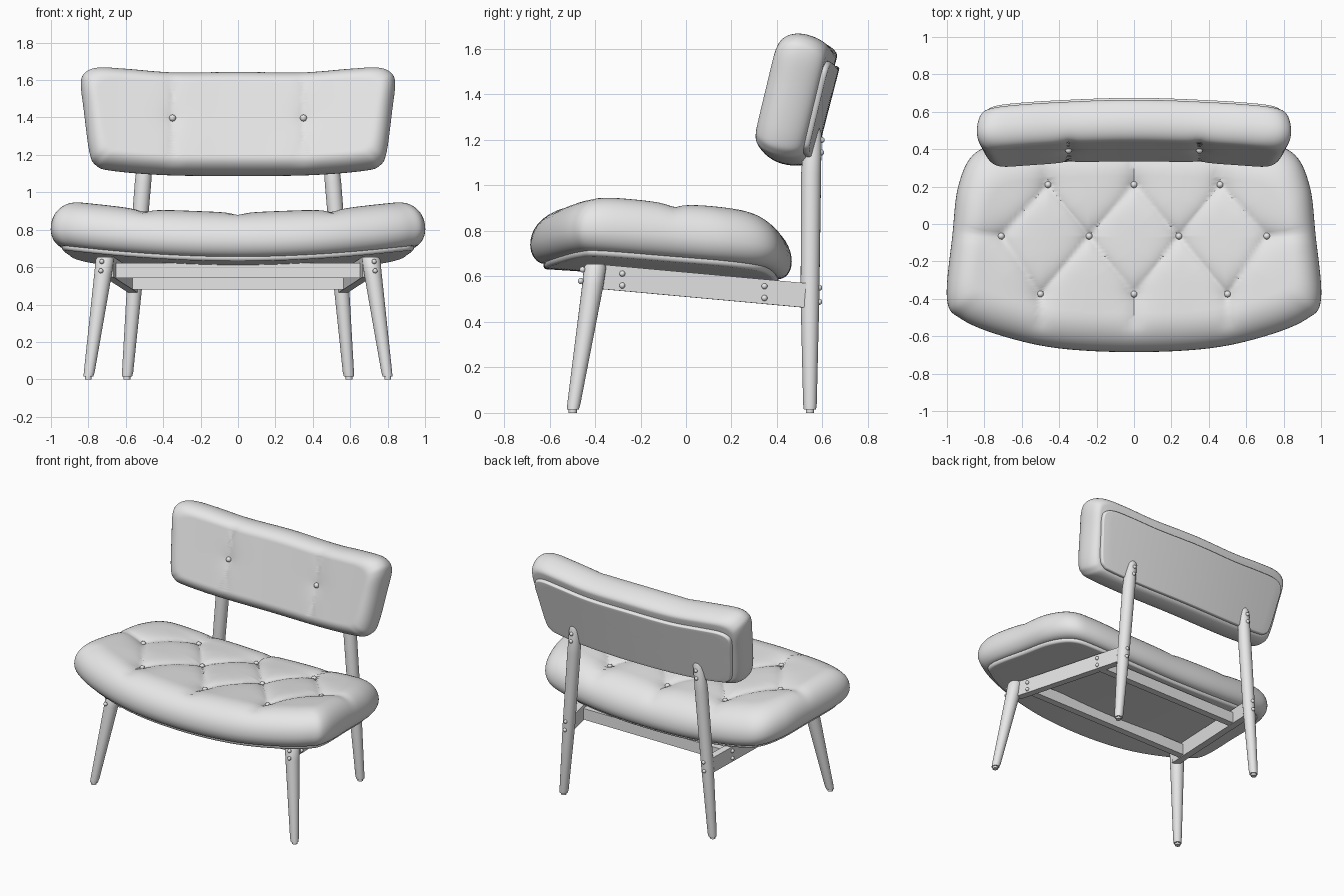
import bpy
import bmesh
from math import sin, cos, pi, exp
from mathutils import Vector, Matrix

cube = bpy.data.objects.get("Cube")
if cube:
    bpy.data.objects.remove(cube)

grey = bpy.data.materials.new("light_grey")
grey.use_nodes = True
grey.diffuse_color = (0.8, 0.8, 0.8, 1)
grey.node_tree.nodes["Principled BSDF"].inputs["Base Color"].default_value = grey.diffuse_color


def finish(name, bm, angle=0.7):
    bmesh.ops.recalc_face_normals(bm, faces=bm.faces)
    mesh = bpy.data.meshes.new(name)
    bm.to_mesh(mesh)
    bm.free()
    mesh.materials.append(grey)
    for poly in mesh.polygons:
        poly.use_smooth = True
    mesh.set_sharp_from_angle(angle=angle)
    obj = bpy.data.objects.new(name, mesh)
    bpy.context.collection.objects.link(obj)
    return obj


def skin(bm, rings):
    """Bridge equal rings of points and close both ends."""
    rows = [[bm.verts.new(p) for p in ring] for ring in rings]
    n = len(rows[0])
    for low, high in zip(rows, rows[1:]):
        for i in range(n):
            j = (i + 1) % n
            bm.faces.new((low[i], low[j], high[j], high[i]))
    for row in (rows[0], rows[-1]):
        bm.faces.new(row)


def smooth_outline(half, steps=10):
    """Mirror a half outline and round it with a closed spline."""
    pts = [Vector(p) for p in half]
    pts += [Vector((-p.x, p.y)) for p in reversed(pts) if p.x > 0]
    n = len(pts)
    out = []
    for i in range(n):
        a, b, c, d = (pts[(i + k) % n] for k in (-1, 0, 1, 2))
        for s in range(steps):
            t = s / steps
            out.append(0.5 * (2 * b + (c - a) * t + (2 * a - 5 * b + 4 * c - d) * t ** 2
                              + (3 * b - a - 3 * c + d) * t ** 3))
    return out


def pad(name, outline, centre, mid, rise, drop, inset_top, inset_low,
        dent=lambda u, v: 0, place=Matrix(), inner=45):
    """Rounded slab over an outline; mid gives its curved middle surface."""
    c = Vector(centre)
    half_u = max(p.x for p in outline)
    half_v = max(abs(p.y - c.y) for p in outline)

    def ring(shrink_u, shrink_v, lift, dented):
        pts = []
        for p in outline:
            u = c.x + (p.x - c.x) * shrink_u
            v = c.y + (p.y - c.y) * shrink_v
            pts.append(place @ Vector((u, v, mid(u, v) + lift - dented * dent(u, v))))
        return pts

    rings = []
    low_u, low_v = (1 - i / h for i, h in zip(inset_low, (half_u, half_v)))
    top_u, top_v = (1 - i / h for i, h in zip(inset_top, (half_u, half_v)))
    for k in range(1, 12):
        rings.append(ring(low_u * k / 12, low_v * k / 12, -drop, 0))
    for k in range(-8, 0):
        a = k / 8 * pi / 2
        rings.append(ring(low_u + (1 - low_u) * cos(a), low_v + (1 - low_v) * cos(a),
                          drop * sin(a), 0))
    for k in range(13):
        a = k / 12 * pi / 2
        rings.append(ring(top_u + (1 - top_u) * cos(a), top_v + (1 - top_v) * cos(a),
                          rise * sin(a), sin(a) ** 2))
    for k in range(inner - 1, 0, -1):
        rings.append(ring(top_u * k / inner, top_v * k / inner, rise, 1))
    bm = bmesh.new()
    skin(bm, rings)
    return finish(name, bm)


def segment_distance(p, a, b):
    t = max(0, min(1, (p - a).dot(b - a) / (b - a).length_squared))
    return (p - a - (b - a) * t).length


def tufting(creases, buttons, crease_depth, button_depth):
    def dent(u, v):
        p = Vector((u, v))
        line = min(segment_distance(p, a, b) for a, b in creases)
        spot = min((p - q).length for q in buttons)
        return crease_depth * exp(-line / 0.035) + button_depth * exp(-spot / 0.06)
    return dent


def ball(name, centre, radius):
    bm = bmesh.new()
    bmesh.ops.create_uvsphere(bm, u_segments=16, v_segments=10, radius=radius,
                              matrix=Matrix.Translation(centre))
    return finish(name, bm)


def post(name, path, sides=24):
    """Round tapered post through (x, y, z, radius) stations."""
    bm = bmesh.new()
    turns = [2 * pi * i / sides for i in range(sides)]
    skin(bm, [[(x + r * cos(a), y + r * sin(a), z) for a in turns] for x, y, z, r in path])
    return finish(name, bm)


def beam(name, a, b, width, height):
    a, b = Vector(a), Vector(b)
    side = (b - a).cross(Vector((0, 0, 1))).normalized() * width / 2
    up = Vector((0, 0, height / 2))
    bm = bmesh.new()
    skin(bm, [[p + side + up, p - side + up, p - side - up, p + side - up] for p in (a, b)])
    return finish(name, bm)


# Seat cushion with diamond tufting
seat_half = [(0, -0.685), (0.4, -0.665), (0.7, -0.6), (0.92, -0.51), (1.0, -0.4),
             (0.97, -0.05), (0.94, 0.2), (0.86, 0.37), (0.7, 0.43), (0.35, 0.46), (0, 0.465)]
seat_outline = smooth_outline(seat_half)
SEAT_CENTRE = (0, -0.11)


def seat_mid(x, y):
    return 0.698 + 0.083 * x * x - 0.065 * (y + 0.05)


back_row = [Vector((x, 0.21)) for x in (-0.46, 0, 0.46)]
mid_row = [Vector((x, -0.065)) for x in (-0.71, -0.24, 0.24, 0.71)]
front_row = [Vector((x, -0.375)) for x in (-0.5, 0, 0.5)]
creases = []
for i in range(3):
    for row in (back_row, front_row):
        creases += [(row[i], mid_row[i]), (row[i], mid_row[i + 1])]
    creases.append((back_row[i], back_row[i] + Vector((0, 0.2))))
    creases.append((front_row[i], front_row[i] - Vector((0, 0.16))))
for end in (mid_row[0], mid_row[-1]):
    creases.append((end, Vector((end.x * 1.37, -0.04))))
seat_buttons = back_row + mid_row + front_row
seat_dent = tufting(creases, seat_buttons, 0.02, 0.03)
RISE = 0.17
pad("seat_cushion", seat_outline, SEAT_CENTRE, seat_mid, RISE, 0.08,
    (0.16, 0.2), (0.06, 0.06), seat_dent)
for q in seat_buttons:
    z = seat_mid(q.x, q.y) + RISE - seat_dent(q.x, q.y)
    ball("seat_button", (q.x, q.y, z + 0.008), 0.018)

# Curved board under the seat
board_outline = [Vector((p.x * 0.94, -0.11 + (p.y + 0.11) * 0.9)) for p in seat_outline]
pad("seat_board", board_outline, SEAT_CENTRE, lambda x, y: seat_mid(x, y) - 0.085,
    0.01, 0.018, (0.004, 0.004), (0.015, 0.015), inner=10)

# Leaning backrest cushion, in its own tilted frame
lean = Matrix(((1, 0, 0, 0), (0, 0.25, -0.968, 0.5), (0, 0.968, 0.25, 1.37), (0, 0, 0, 1)))
rest_half = [(0, -0.285), (0.4, -0.283), (0.68, -0.265), (0.76, -0.24), (0.795, -0.17),
             (0.825, 0.06), (0.84, 0.2), (0.82, 0.26), (0.75, 0.29), (0.6, 0.287),
             (0.35, 0.272), (0, 0.277)]
rest_outline = smooth_outline(rest_half)


def rest_mid(u, v):
    return 0.08 * u * u


rest_buttons = [Vector((s * 0.35, 0.0)) for s in (-1, 1)]
rest_creases = [(q - Vector((0, 0.25)), q + Vector((0, 0.25))) for q in rest_buttons]
rest_dent = tufting(rest_creases, rest_buttons, 0.012, 0.012)
pad("backrest_cushion", rest_outline, (0, 0), rest_mid, 0.115, 0.11,
    (0.09, 0.08), (0.05, 0.05), rest_dent, lean)
for q in rest_buttons:
    w = rest_mid(q.x, q.y) + 0.115 - rest_dent(q.x, q.y)
    ball("backrest_button", lean @ Vector((q.x, q.y, w + 0.008)), 0.018)

# Board behind the backrest
panel_outline = [Vector((p.x * 0.93, p.y * 0.76 - 0.02)) for p in rest_outline]
pad("backrest_board", panel_outline, (0, -0.02), lambda u, v: rest_mid(u, v) - 0.115,
    0.012, 0.018, (0.004, 0.004), (0.01, 0.01), place=lean, inner=10)

# Legs, side rails and bolts, mirrored left and right
for side, s in (("left", 1), ("right", -1)):
    post(side + "_front_leg", [(s * 0.8, -0.497, 0.015, 0.026), (s * 0.795, -0.493, 0.04, 0.029),
                               (s * 0.722, -0.41, 0.56, 0.047), (s * 0.712, -0.4, 0.64, 0.049),
                               (s * 0.711, -0.398, 0.655, 0.04)])
    post(side + "_back_leg", [(s * 0.593, 0.545, 0.015, 0.027), (s * 0.59, 0.545, 0.04, 0.03),
                              (s * 0.553, 0.545, 0.5, 0.041), (s * 0.508, 0.55, 1.05, 0.044),
                              (s * 0.493, 0.558, 1.23, 0.038), (s * 0.491, 0.56, 1.25, 0.028)])
    post(side + "_front_foot", [(s * 0.801, -0.498, 0, 0.018), (s * 0.801, -0.498, 0.02, 0.018)])
    post(side + "_back_foot", [(s * 0.594, 0.545, 0, 0.018), (s * 0.594, 0.545, 0.02, 0.018)])
    beam(side + "_rail", (s * 0.69, -0.39, 0.6), (s * 0.56, 0.53, 0.516), 0.05, 0.108)
    bolts = [(0.728, -0.455, 0.63), (0.733, -0.463, 0.58),
             (0.702, -0.28, 0.612), (0.702, -0.28, 0.56),
             (0.612, 0.345, 0.557), (0.612, 0.345, 0.505),
             (0.55, 0.586, 0.55), (0.555, 0.586, 0.488),
             (0.5, 0.595, 1.145), (0.496, 0.597, 1.2)]
    for x, y, z in bolts:
        ball(side + "_bolt", (s * x, y, z), 0.013)

# Cross bars between the rails
beam("front_cross_bar", (-0.67, -0.28, 0.582), (0.67, -0.28, 0.582), 0.05, 0.08)
beam("back_cross_bar", (-0.58, 0.345, 0.52), (0.58, 0.345, 0.52), 0.05, 0.08)
